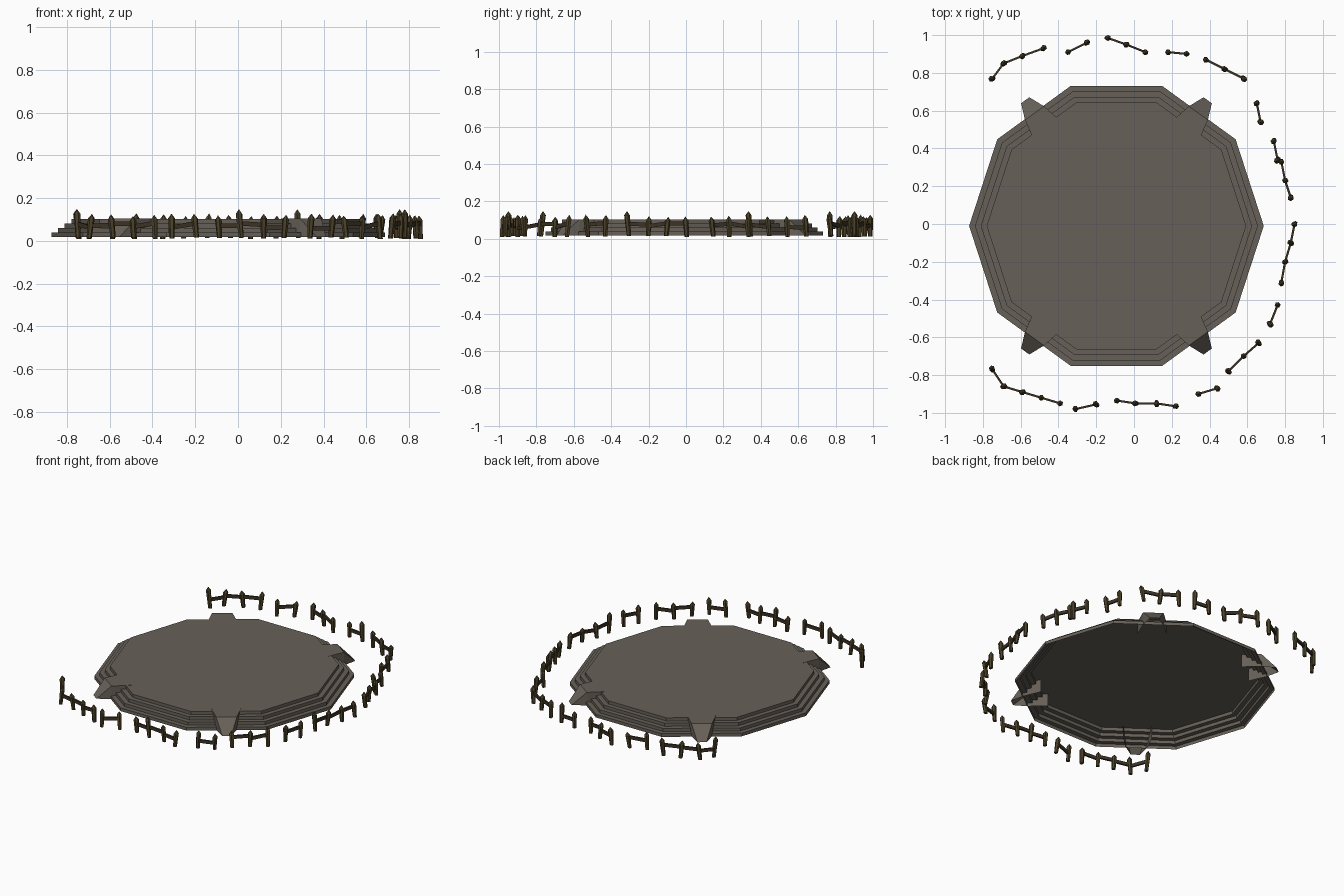
import bpy, bmesh, math, random
from mathutils import Vector, Matrix

cube = bpy.data.objects.get("Cube")
if cube:
    bpy.data.objects.remove(cube)
random.seed(4)


def material(name, rgb):
    m = bpy.data.materials.new(name)
    m.use_nodes = True
    m.diffuse_color = (*rgb, 1)
    m.node_tree.nodes["Principled BSDF"].inputs["Base Color"].default_value = (*rgb, 1)
    return m


stone = material("grey_brown_stone", (.135, .118, .098))
post_wood = material("olive_wood", (.075, .055, .022))
rail_wood = material("dark_wood", (.045, .032, .018))


def finish(bm, name, mat, normals=True):
    if normals:
        bmesh.ops.recalc_face_normals(bm, faces=bm.faces)
    mesh = bpy.data.meshes.new(name)
    bm.to_mesh(mesh)
    bm.free()
    mesh.materials.append(mat)
    obj = bpy.data.objects.new(name, mesh)
    bpy.context.collection.objects.link(obj)
    return obj


CENTRE = Vector((-.093, -.01, 0))
BASE, TOP, SIDES, STEPS = .018, .103, 10, 4


# Stepped ten-sided platform, a shell open underneath
def build_platform():
    bm = bmesh.new()
    rings = []
    rise = (TOP - BASE) / STEPS
    for step in range(STEPS):
        radius = .78 - .031 * step
        for z in (BASE + rise * step, BASE + rise * (step + 1)):
            rings.append([bm.verts.new(CENTRE + Vector((
                radius * math.cos(math.tau * i / SIDES),
                radius * math.sin(math.tau * i / SIDES), z)))
                for i in range(SIDES)])
    for low, high in zip(rings, rings[1:]):
        for i in range(SIDES):
            j = (i + 1) % SIDES
            bm.faces.new((low[i], low[j], high[j], high[i]))
    bm.faces.new(rings[-1])
    finish(bm, "stepped_platform", stone, normals=False)


# Tapering ramp: flat landing, steep outer slope and side walls
def build_ramp(name, angle):
    bm = bmesh.new()
    turn = Matrix.Translation(CENTRE) @ Matrix.Rotation(angle, 4, 'Z')

    def pair(distance, half_width, z):
        return [bm.verts.new(turn @ Vector((distance, s * half_width, z))) for s in (-1, 1)]

    inner, lip = pair(.62, .088, TOP + .001), pair(.738, .062, TOP + .001)
    foot = pair(.822, .027, BASE)
    inner_low, lip_low = pair(.62, .088, BASE), pair(.738, .062, BASE)
    bm.faces.new((inner[0], lip[0], lip[1], inner[1]))
    bm.faces.new((lip[0], foot[0], foot[1], lip[1]))
    for s in (0, 1):
        bm.faces.new((inner[s], inner_low[s], lip_low[s], lip[s]))
        bm.faces.new((lip[s], lip_low[s], foot[s]))
    finish(bm, name, stone)


build_platform()
for side, degrees in (("back_left", 54), ("back_right", 126),
                      ("front_right", 234), ("front_left", 306)):
    build_ramp("ramp_" + side, math.radians(degrees))


# Pointed, slightly leaning fence post
def build_post(name, x, y, tall):
    bm = bmesh.new()
    bottom = random.uniform(.008, .016)
    top = .148 if tall else random.uniform(.115, .13)
    lean = Vector((random.uniform(-.007, .007), random.uniform(-.007, .007), 0))
    spin = random.uniform(0, math.tau)
    n = 6

    def ring(z, radius):
        shift = lean * ((z - .07) / .06)
        return [bm.verts.new(Vector((x + radius * math.cos(spin + math.tau * i / n),
                                     y + radius * math.sin(spin + math.tau * i / n), z)) + shift)
                for i in range(n)]

    low, high = ring(bottom, .012), ring(top - .022, .016)
    tip = bm.verts.new(Vector((x, y, top)) + lean)
    bm.faces.new(low)
    for i in range(n):
        j = (i + 1) % n
        bm.faces.new((low[i], low[j], high[j], high[i]))
        bm.faces.new((high[i], high[j], tip))
    finish(bm, name, post_wood)


# Thin rail laid unevenly between two posts
def build_rail(name, a, b):
    start = Vector((*a, random.uniform(.058, .085)))
    end = Vector((*b, random.uniform(.058, .085)))
    along = end - start
    bm = bmesh.new()
    bmesh.ops.create_cube(bm, size=1)
    bmesh.ops.scale(bm, vec=(along.length + .012, .011, .021), verts=bm.verts)
    pitch = math.atan2(along.z, along.xy.length)
    heading = math.atan2(along.y, along.x)
    bmesh.ops.transform(bm, verts=bm.verts, matrix=Matrix.Translation((start + end) / 2)
                        @ Matrix.Rotation(heading, 4, 'Z') @ Matrix.Rotation(-pitch, 4, 'Y'))
    finish(bm, name, rail_wood)


# Fence sections, each a run of post positions
sections = [
    [(-.75, .77), (-.69, .85), (-.59, .89), (-.48, .93)],
    [(-.35, .91), (-.25, .96)],
    [(-.14, .985), (-.04, .95), (.06, .91)],
    [(.18, .91), (.28, .9)],
    [(.38, .87), (.48, .82), (.58, .77)],
    [(.65, .64), (.67, .54)],
    [(.74, .44), (.76, .34)],
    [(.78, .33), (.8, .23), (.83, .14)],
    [(.85, 0), (.83, -.1), (.8, -.2), (.78, -.31)],
    [(.76, -.43), (.72, -.53)],
    [(.66, -.63), (.58, -.7), (.5, -.78)],
    [(.44, -.87), (.34, -.9)],
    [(.22, -.965), (.12, -.95), (.01, -.95), (-.09, -.935)],
    [(-.2, -.955), (-.31, -.98)],
    [(-.39, -.95), (-.49, -.92), (-.59, -.89), (-.69, -.86), (-.75, -.77)],
]
tall_posts = {(-.75, .77), (-.75, -.77), (.01, -.95), (.28, .9), (.76, .34), (.78, -.31)}

for s, section in enumerate(sections):
    for p, spot in enumerate(section):
        build_post(f"fence_{s}_post_{p}", *spot, spot in tall_posts)
    for r, (a, b) in enumerate(zip(section, section[1:])):
        build_rail(f"fence_{s}_rail_{r}", a, b)
